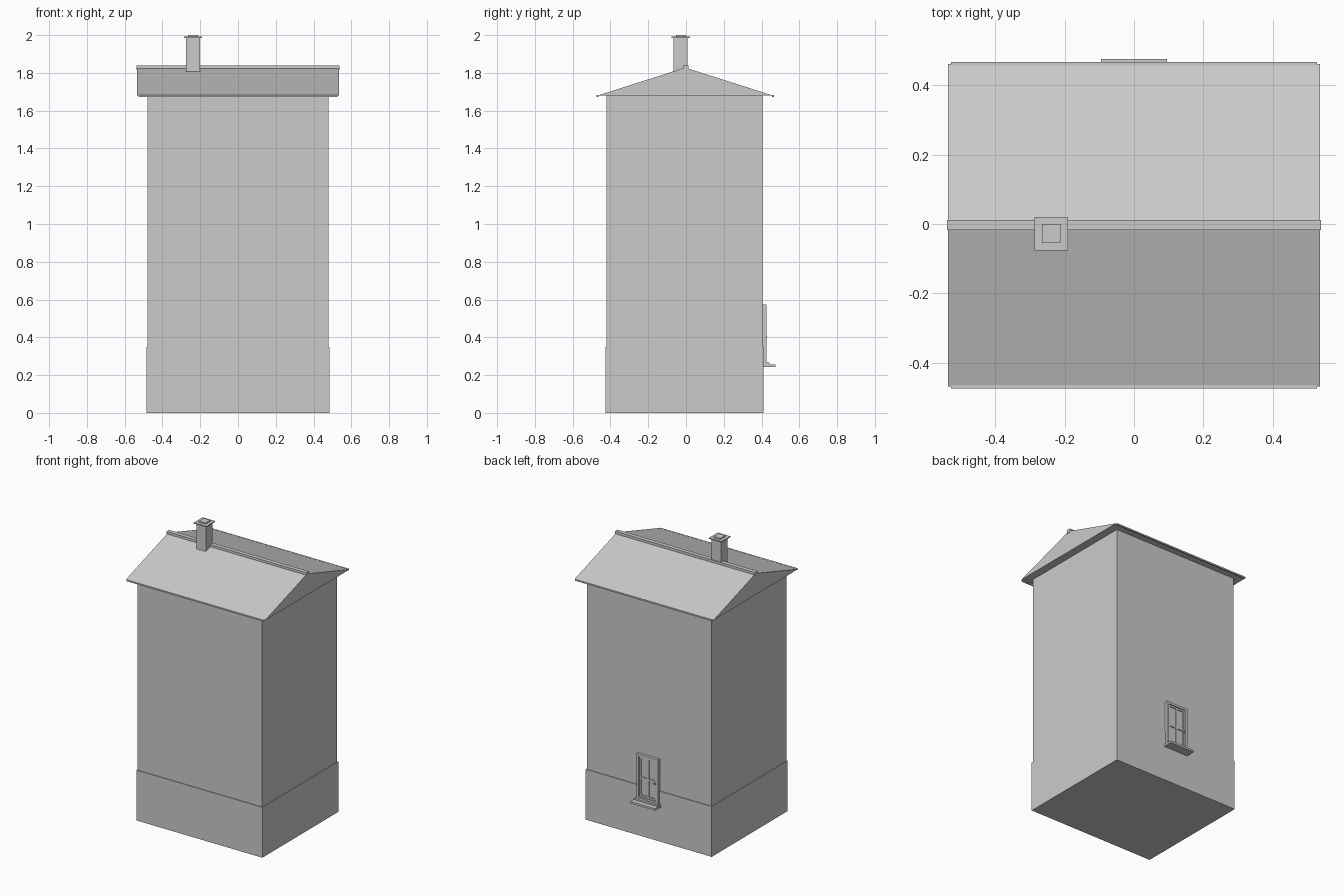
import bpy
import bmesh

cube = bpy.data.objects.get("Cube")
if cube:
    bpy.data.objects.remove(cube, do_unlink=True)

plaster = bpy.data.materials.new("light_grey")
plaster.use_nodes = True
GREY = (0.6, 0.6, 0.6, 1)
plaster.diffuse_color = GREY
plaster.node_tree.nodes["Principled BSDF"].inputs["Base Color"].default_value = GREY


def finish(name, bm):
    bmesh.ops.recalc_face_normals(bm, faces=bm.faces)
    mesh = bpy.data.meshes.new(name)
    bm.to_mesh(mesh)
    bm.free()
    mesh.materials.append(plaster)
    obj = bpy.data.objects.new(name, mesh)
    bpy.context.scene.collection.objects.link(obj)
    return obj


def box(name, xs, ys, zs):
    """Box given by its extent on each axis."""
    bm = bmesh.new()
    bmesh.ops.create_cube(bm, size=1)
    for v in bm.verts:
        v.co = [r[0] if c < 0 else r[1] for c, r in zip(v.co, (xs, ys, zs))]
    return finish(name, bm)


def prism(name, half_length, profile):
    """Profile of (y, z) points extruded along x."""
    bm = bmesh.new()
    face = bm.faces.new([bm.verts.new((-half_length, y, z)) for y, z in profile])
    out = bmesh.ops.extrude_face_region(bm, geom=[face])
    for v in out["geom"]:
        if isinstance(v, bmesh.types.BMVert):
            v.co.x = half_length
    return finish(name, bm)


def frame(name, half_w, zs, ys, bar):
    """Rectangular frame made of two posts and two rails."""
    for side, s in (("left", 1), ("right", -1)):
        box(f"{name}_{side}_post", sorted((s * half_w, s * (half_w - bar))), ys, zs)
    inner = (bar - half_w, half_w - bar)
    box(f"{name}_bottom_rail", inner, ys, (zs[0], zs[0] + bar))
    box(f"{name}_top_rail", inner, ys, (zs[1] - bar, zs[1]))


# Body
box("plinth", (-0.485, 0.485), (-0.425, 0.41), (0, 0.35))
box("walls", (-0.48, 0.48), (-0.42, 0.405), (0.34, 1.685))

# Roof with ridge cap and eave strips
EAVE, RIDGE, MID = 1.68, 1.828, -0.004
prism("roof", 0.535, [(-0.468, EAVE), (0.46, EAVE), (MID, RIDGE)])
box("ridge_cap", (-0.538, 0.538), (-0.017, 0.012), (1.815, 1.84))
box("front_eave_strip", (-0.527, 0.527), (-0.474, -0.464), (1.672, 1.682))
box("back_eave_strip", (-0.527, 0.527), (0.456, 0.466), (1.672, 1.682))

# Chimney
box("chimney_stack", (-0.275, -0.202), (-0.066, 0.008), (1.806, 1.985))
box("chimney_cap", (-0.287, -0.19), (-0.077, 0.02), (1.985, 1.992))
box("chimney_top", (-0.265, -0.212), (-0.054, 0), (1.992, 2))

# Back window
frame("window_frame", 0.083, (0.262, 0.573), (0.4, 0.425), 0.016)
box("window_pane", (-0.068, 0.068), (0.4, 0.412), (0.27, 0.565))
frame("window_sash", 0.067, (0.278, 0.557), (0.41, 0.418), 0.012)
box("window_mullion", (-0.006, 0.006), (0.41, 0.418), (0.285, 0.55))
box("window_transom", (-0.057, 0.057), (0.41, 0.418), (0.404, 0.416))
box("window_handle", (-0.064, -0.052), (0.416, 0.43), (0.396, 0.404))
box("window_sill_step", (-0.088, 0.088), (0.4, 0.442), (0.256, 0.266))
box("window_sill", (-0.095, 0.095), (0.4, 0.475), (0.242, 0.256))
